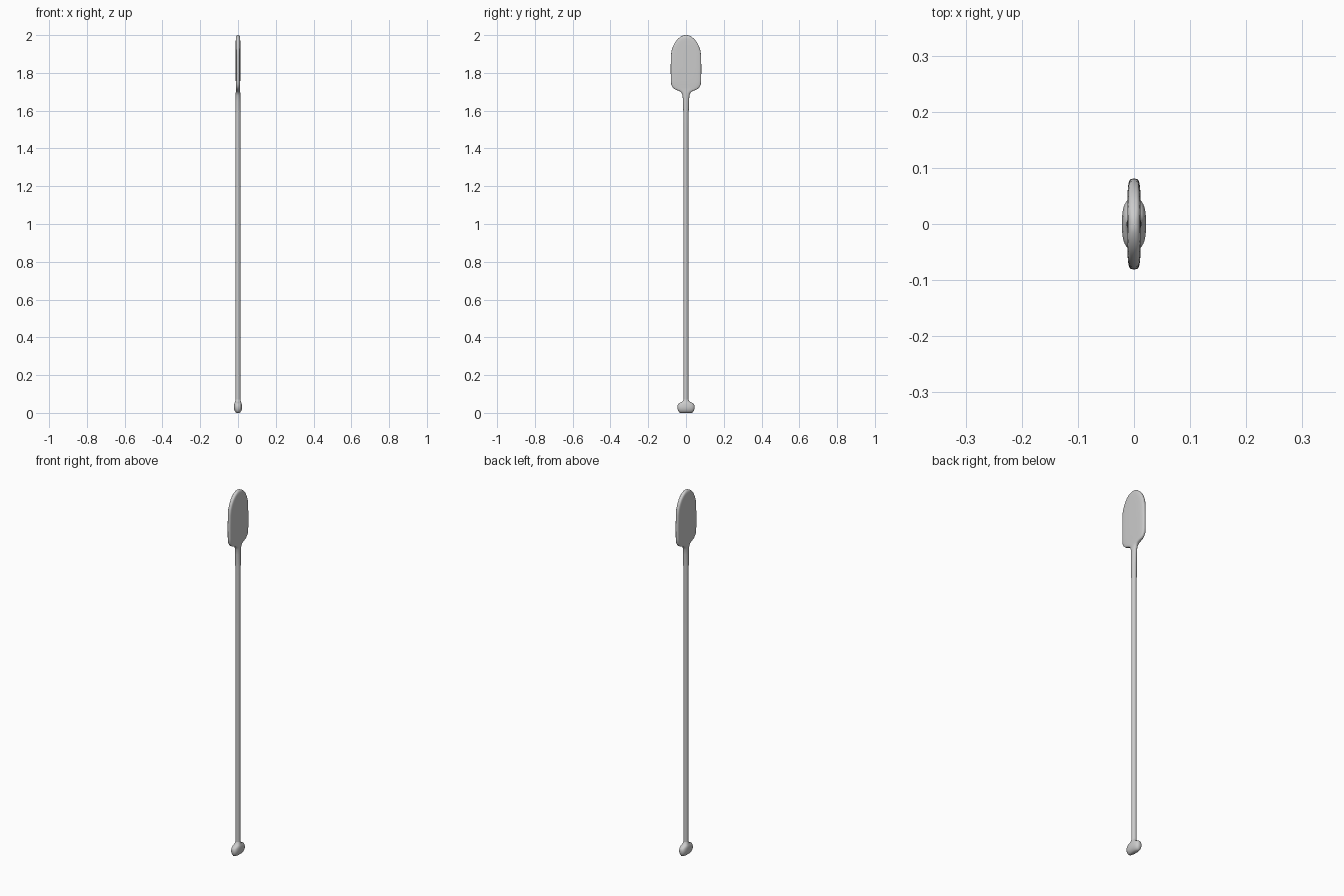
import bpy, bmesh, math

SEG = 32


def ring(bm, z, hy, hx, n):
    """Superellipse cross-section: half width hy, half thickness hx, squareness n."""
    verts = []
    for i in range(SEG):
        t = 2 * math.pi * i / SEG
        c, s = math.cos(t), math.sin(t)
        x = math.copysign(hx * abs(c) ** (2 / n), c)
        y = math.copysign(hy * abs(s) ** (2 / n), s)
        verts.append(bm.verts.new((x, y, z)))
    return verts


def loft(name, sections, cap_start=False, cap_end=False):
    """Skin a stack of cross-sections (z, hy, hx, n)."""
    bm = bmesh.new()
    rings = [ring(bm, *s) for s in sections]
    for a, b in zip(rings, rings[1:]):
        for i in range(SEG):
            j = (i + 1) % SEG
            bm.faces.new((a[i], a[j], b[j], b[i]))
    if cap_start:
        bm.faces.new(rings[0][::-1])
    if cap_end:
        bm.faces.new(rings[-1])
    me = bpy.data.meshes.new(name)
    bm.to_mesh(me)
    bm.free()
    for p in me.polygons:
        p.use_smooth = True
    ob = bpy.data.objects.new(name, me)
    bpy.context.collection.objects.link(ob)
    return ob


shaft_low = (0.072, 0.013, 0.013, 2)
shaft_high = (1.60, 0.0145, 0.0135, 2)

# cross grip at the foot
loft("grip", [
    (0.0, 0.030, 0.006, 2.4),
    (0.004, 0.037, 0.013, 2.5),
    (0.012, 0.042, 0.018, 2.6),
    (0.022, 0.045, 0.021, 2.7),
    (0.034, 0.0455, 0.0215, 2.7),
    (0.044, 0.043, 0.020, 2.6),
    (0.051, 0.037, 0.019, 2.5),
    (0.056, 0.026, 0.017, 2.3),
    (0.062, 0.017, 0.015, 2.1),
    shaft_low,
], cap_start=True)

# long round shaft
loft("shaft", [shaft_low, (0.6, 0.013, 0.013, 2), (1.2, 0.013, 0.013, 2),
               (1.5, 0.013, 0.013, 2), shaft_high])

# flat blade flaring out of the shaft
loft("blade", [
    shaft_high,
    (1.65, 0.016, 0.013, 2),
    (1.680, 0.018, 0.0125, 2.2),
    (1.695, 0.024, 0.012, 2.5),
    (1.703, 0.034, 0.0115, 2.8),
    (1.709, 0.050, 0.0112, 3.2),
    (1.715, 0.062, 0.011, 3.6),
    (1.724, 0.071, 0.011, 4),
    (1.738, 0.078, 0.0115, 4.5),
    (1.76, 0.0805, 0.012, 4.5),
    (1.83, 0.081, 0.012, 4.5),
    (1.89, 0.080, 0.012, 4.5),
    (1.92, 0.076, 0.012, 4.5),
    (1.945, 0.067, 0.012, 4.2),
    (1.965, 0.056, 0.012, 4),
    (1.980, 0.043, 0.0118, 3.6),
    (1.991, 0.029, 0.0108, 3.2),
    (1.997, 0.017, 0.008, 2.6),
    (2.0, 0.008, 0.004, 2.2),
], cap_end=True)
